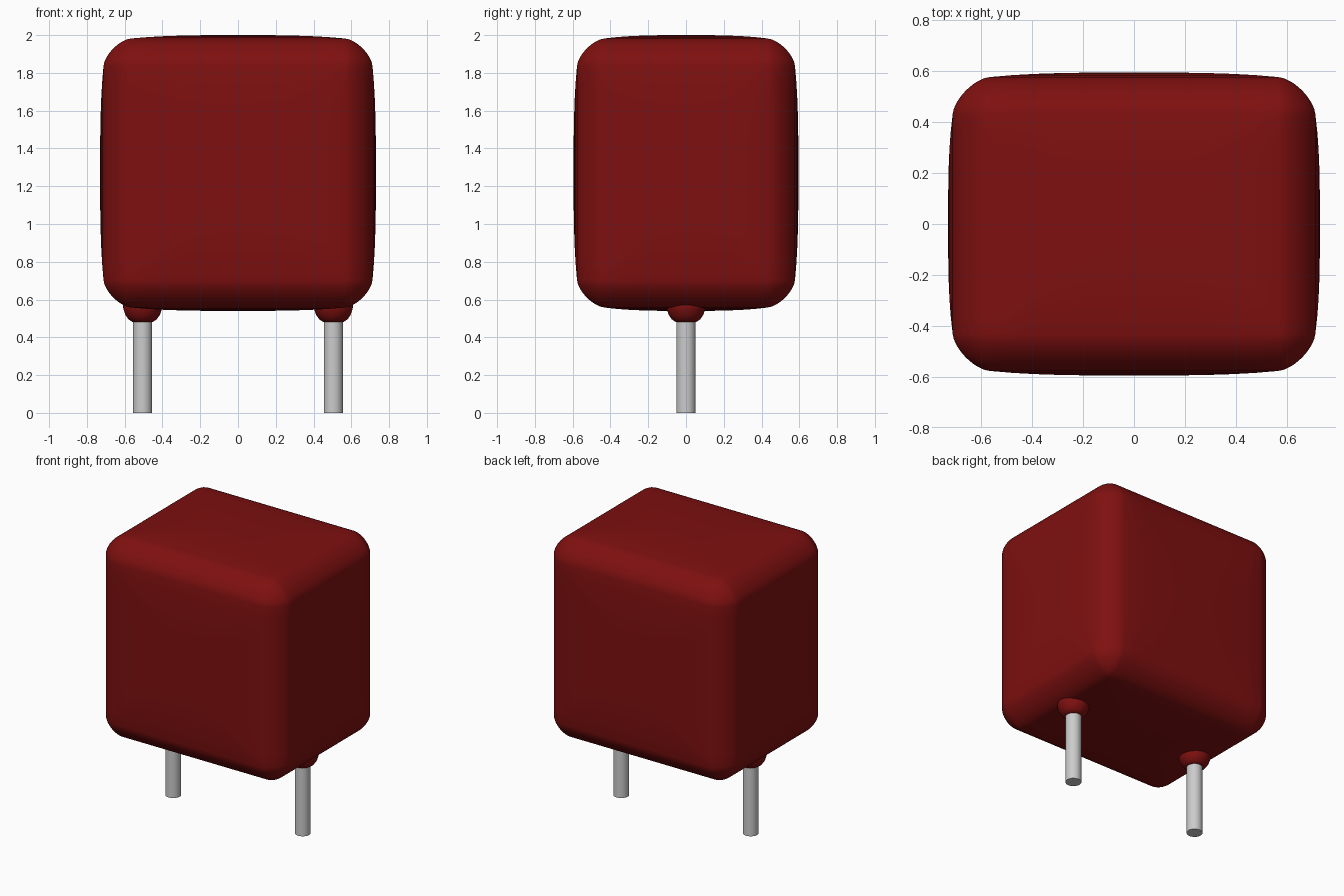
import bpy, bmesh, math
from mathutils import Vector

old = bpy.data.objects.get("Cube")
if old:
    bpy.data.objects.remove(old, do_unlink=True)


def material(name, rgb):
    m = bpy.data.materials.new(name)
    m.use_nodes = True
    m.diffuse_color = (*rgb, 1)
    m.node_tree.nodes["Principled BSDF"].inputs["Base Color"].default_value = (*rgb, 1)
    return m


RED = material("dark red coating", (0.21, 0.005, 0.005))
GREY = material("lead metal", (0.6, 0.6, 0.6))


def finish(bm, name, mat, angle):
    bmesh.ops.recalc_face_normals(bm, faces=bm.faces)
    mesh = bpy.data.meshes.new(name)
    bm.to_mesh(mesh)
    bm.free()
    mesh.materials.append(mat)
    ob = bpy.data.objects.new(name, mesh)
    bpy.context.collection.objects.link(ob)
    bpy.ops.object.select_all(action='DESELECT')
    ob.select_set(True)
    bpy.context.view_layer.objects.active = ob
    bpy.ops.object.shade_smooth_by_angle(angle=math.radians(angle))
    return ob


def lathe(name, profile, x, mat, steps=32):
    """Spin a (radius, z) profile about the vertical line through x."""
    bm = bmesh.new()
    verts = [bm.verts.new((r, 0, z)) for r, z in profile]
    edges = [bm.edges.new(pair) for pair in zip(verts, verts[1:])]
    bmesh.ops.spin(bm, geom=verts + edges, cent=(0, 0, 0), axis=(0, 0, 1),
                   angle=math.tau, steps=steps, use_merge=False)
    bmesh.ops.remove_doubles(bm, verts=bm.verts, dist=1e-4)
    bmesh.ops.translate(bm, verts=bm.verts, vec=(x, 0, 0))
    return finish(bm, name, mat, 40)


# Body: softly rounded box with slightly bulging sides
HALF = Vector((0.73, 0.595, 0.73))
RADIUS, ROUND, BULGE = 0.145, 1.55, 0.018

bm = bmesh.new()
bmesh.ops.create_cube(bm, size=2)
bmesh.ops.subdivide_edges(bm, edges=bm.edges[:], cuts=23, use_grid_fill=True)
for v in bm.verts:
    core, off = Vector(), Vector()
    for i in range(3):
        u = v.co[i]
        core[i] = max(-0.5, min(0.5, u)) * 2 * (HALF[i] - RADIUS)
        extra = max(0.0, abs(u) - 0.5) * 2
        off[i] = math.copysign(math.tan(extra * math.pi / 4), u)
    length = sum(abs(c) ** ROUND for c in off) ** (1 / ROUND)
    p = core + off * (RADIUS / length)
    # pull each side in towards its rim, leaving the middle full
    t = [min(1.0, abs(p[i]) / (HALF[i] - RADIUS)) ** 3 for i in range(3)]
    for i in range(3):
        p[i] -= math.copysign(BULGE, p[i]) * max(t[j] for j in range(3) if j != i) * t[i]
    v.co = p + Vector((0, 0, 1.27))
finish(bm, "body", RED, 60)

# Wire leads, each with a coating collar where it enters the body
for side, x in (("left", 0.505), ("right", -0.505)):
    lathe(side + "_lead", [(0, 0), (0.051, 0), (0.051, 0.62), (0, 0.62)], x, GREY)
    lathe(side + "_collar", [(0, 0.482), (0.055, 0.482), (0.075, 0.495), (0.092, 0.52),
                             (0.102, 0.55), (0.104, 0.575), (0.085, 0.605), (0, 0.62)], x, RED)
